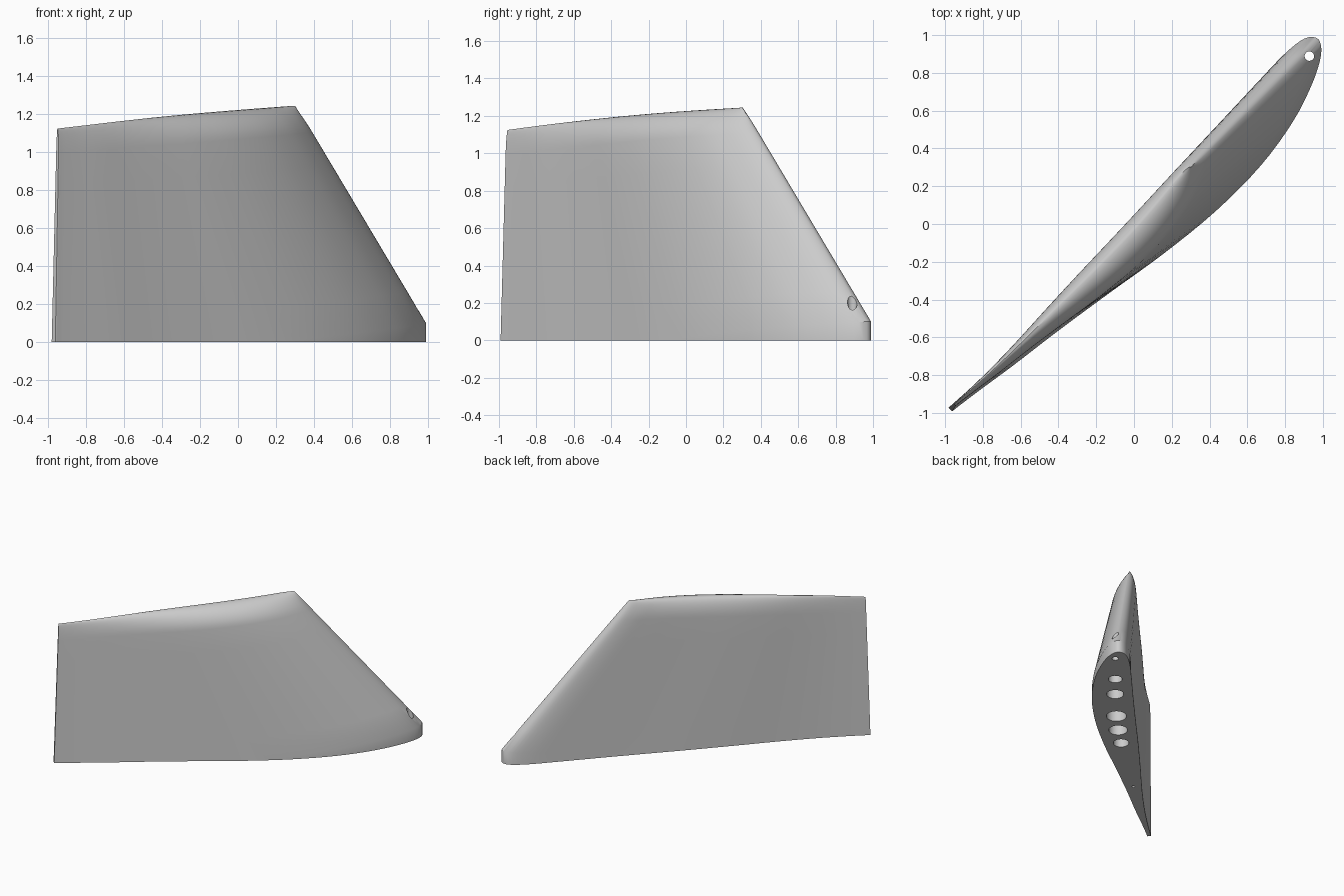
import bpy, bmesh, math
from mathutils import Vector

cube = bpy.data.objects.get("Cube")
if cube:
    bpy.data.objects.remove(cube, do_unlink=True)

grey = bpy.data.materials.new("plain_grey")
grey.use_nodes = True
colour = (0.6, 0.6, 0.6, 1)
grey.diffuse_color = colour
grey.node_tree.nodes["Principled BSDF"].inputs["Base Color"].default_value = colour

# Root section, trailing edge to leading edge, at equal angle steps
FLAT = [.007, .004, -.003, -.007, 0, .017, .032, .043, .055, .067, .073, .055, 0]
ROUND = [-.02, -.026, -.045, -.078, -.115, -.165, -.222, -.258, -.256, -.212, -.14, -.066, 0]
STEPS = 48
TAPER = 0.4
CAP = 0.88


def smooth_value(vals, a):
    """Catmull-Rom value at a in 0..1."""
    n = len(vals) - 1
    i = min(int(a * n), n - 1)
    f = a * n - i
    p1, p2 = vals[i], vals[i + 1]
    p0 = vals[i - 1] if i else 2 * p1 - p2
    p3 = vals[i + 2] if i + 2 <= n else -vals[n - 1] * 0.5 - 0.5 * FLAT[n - 1]
    return 0.5 * (2 * p1 + (p2 - p0) * f + (2 * p0 - 5 * p1 + 4 * p2 - p3) * f * f
                  + (3 * p1 - p0 - 3 * p2 + p3) * f ** 3)


def place(u, q, z):
    """Chord and thickness directions run diagonally in plan."""
    r = math.sqrt(0.5)
    return Vector(((u - q) * r, (u + q) * r, z))


def wing_point(vals, a, t, fullness, foot=False):
    s = (1 - math.cos(a * math.pi)) / 2
    low = 0.1 * max(0, (s - 0.55) / 0.45) ** 0.8
    top = 1.125 + 0.12 * s + 0.012 * math.sin(math.pi * s)
    tail, nose = -1.382 + 0.035 * t, 1.382 - 0.956 * t
    q_flat, q_round = smooth_value(FLAT, a), smooth_value(ROUND, a)
    ridge = q_round + 0.68 * (q_flat - q_round)
    q = smooth_value(vals, a)
    q = (ridge + (q - ridge) * fullness) * (1 - TAPER * t)
    return place(tail + (nose - tail) * s, q, 0 if foot else low + (top - low) * t)


# Levels up the span: straight taper, then a rounded tip
levels = [(0, 1, True)] + [(CAP * i / 6, 1, False) for i in range(7)]
for i in range(1, 10):
    b = i / 9 * math.pi / 2
    levels.append((CAP + (1 - CAP) * math.sin(b), max(0, math.cos(b)), False))

bm = bmesh.new()
rings = []
for t, fullness, foot in levels:
    ring = [bm.verts.new(wing_point(FLAT, i / STEPS, t, fullness, foot)) for i in range(STEPS + 1)]
    ring += [bm.verts.new(wing_point(ROUND, i / STEPS, t, fullness, foot)) for i in range(STEPS - 1, -1, -1)]
    rings.append(ring)
for lower, upper in zip(rings, rings[1:]):
    for i in range(len(lower)):
        j = (i + 1) % len(lower)
        bm.faces.new((lower[i], lower[j], upper[j], upper[i]))
bm.faces.new(rings[0])
bmesh.ops.remove_doubles(bm, verts=bm.verts, dist=1e-5)
bmesh.ops.recalc_face_normals(bm, faces=bm.faces)
mesh = bpy.data.meshes.new("wing_panel")
bm.to_mesh(mesh)
bm.free()
wing = bpy.data.objects.new("wing_panel", mesh)
bpy.context.collection.objects.link(wing)
mesh.materials.append(grey)

# Rod holes in the root: chord position, thickness position, radius, depth
HOLES = [(1.285, -.028, .025, .4), (.978, -.055, .052, .25), (.754, -.075, .064, .4),
         (.426, -.095, .075, .4), (.217, -.1, .07, .4), (.023, -.095, .058, .4),
         (-.634, -.06, .011, .2)]
bm = bmesh.new()
for u, q, radius, depth in HOLES:
    made = bmesh.ops.create_cone(bm, cap_ends=True, segments=32, radius1=radius,
                                 radius2=radius, depth=depth + 0.1)
    bmesh.ops.translate(bm, verts=made["verts"], vec=place(u, q, (depth - 0.1) / 2))
cut_mesh = bpy.data.meshes.new("hole_cutter")
bm.to_mesh(cut_mesh)
bm.free()
cut_mesh.materials.append(grey)
cutter = bpy.data.objects.new("hole_cutter", cut_mesh)
bpy.context.collection.objects.link(cutter)
cutter.hide_render = True

bpy.ops.object.select_all(action="DESELECT")
wing.select_set(True)
bpy.context.view_layer.objects.active = wing
cut = wing.modifiers.new("rod_holes", "BOOLEAN")
cut.operation = "DIFFERENCE"
cut.solver = "EXACT"
cut.object = cutter
bpy.ops.object.modifier_apply(modifier=cut.name)
bpy.data.objects.remove(cutter, do_unlink=True)
bpy.ops.object.shade_smooth_by_angle(angle=math.radians(30))
